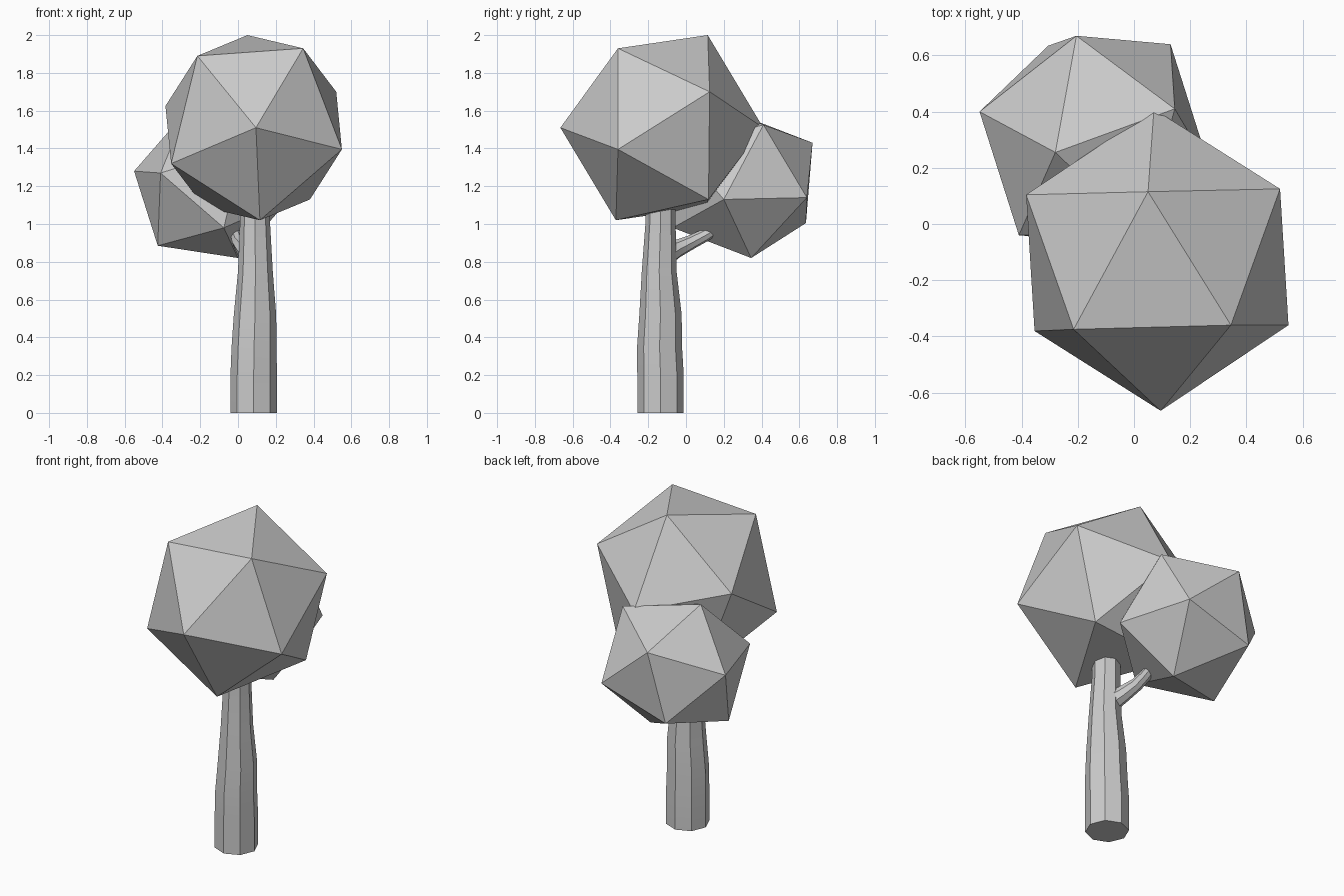
import bpy, bmesh, math
from mathutils import Vector

cube = bpy.data.objects.get("Cube")
if cube:
    bpy.data.objects.remove(cube, do_unlink=True)

SIDES = 8

grey = bpy.data.materials.new("light grey")
grey.use_nodes = True
grey.diffuse_color = (0.6, 0.6, 0.6, 1)
grey.node_tree.nodes["Principled BSDF"].inputs["Base Color"].default_value = (0.6, 0.6, 0.6, 1)


def finish(name, bm, smooth=False):
    """Turn a bmesh into a named, coloured object."""
    bmesh.ops.recalc_face_normals(bm, faces=bm.faces)
    mesh = bpy.data.meshes.new(name)
    bm.to_mesh(mesh)
    bm.free()
    mesh.materials.append(grey)
    obj = bpy.data.objects.new(name, mesh)
    bpy.context.collection.objects.link(obj)
    if smooth:
        bpy.ops.object.select_all(action="DESELECT")
        obj.select_set(True)
        bpy.context.view_layer.objects.active = obj
        bpy.ops.object.shade_smooth_by_angle(angle=math.radians(30))
    return obj


def crown(name, centre, axes):
    """Twenty-sided leaf ball: six corners, each mirrored through the centre."""
    bm = bmesh.new()
    for axis in axes:
        for side in (1, -1):
            bm.verts.new(Vector(centre) + side * Vector(axis))
    bmesh.ops.convex_hull(bm, input=bm.verts)
    return finish(name, bm)


def limb(name, path, upright=False):
    """Eight-sided tapering tube through (x, y, z, radius) stations."""
    bm = bmesh.new()
    points = [Vector(p[:3]) for p in path]
    rings = []
    for i, p in enumerate(points):
        ahead = points[min(i + 1, len(points) - 1)] - points[max(i - 1, 0)]
        turn = Vector((0, 0, 1) if upright else ahead).to_track_quat("Z", "Y")
        ring = []
        for k in range(SIDES):
            a = math.tau * k / SIDES
            spoke = Vector((math.cos(a), math.sin(a), 0)) * path[i][3]
            ring.append(bm.verts.new(p + turn @ spoke))
        rings.append(ring)
    for low, high in zip(rings, rings[1:]):
        for k in range(SIDES):
            n = (k + 1) % SIDES
            bm.faces.new((low[k], low[n], high[n], high[k]))
    bm.faces.new(rings[0][::-1])
    bm.faces.new(rings[-1])
    return finish(name, bm, smooth=True)


# Trunk, slightly crooked and narrowing upwards
limb("trunk", [
    (0.083, -0.135, 0, 0.123),
    (0.083, -0.135, 0.2, 0.123),
    (0.085, -0.14, 0.35, 0.119),
    (0.09, -0.135, 0.52, 0.112),
    (0.092, -0.142, 0.75, 0.092),
    (0.09, -0.135, 1.0, 0.08),
    (0.09, -0.135, 1.2, 0.08),
], upright=True)

# Side branch reaching back into the small crown
limb("branch", [
    (0.07, -0.11, 0.835, 0.06),
    (0.035, -0.05, 0.868, 0.048),
    (0.005, 0.03, 0.905, 0.038),
    (-0.005, 0.1, 0.94, 0.034),
    (-0.01, 0.16, 0.975, 0.028),
])

# Large crown on the trunk
crown("large_crown", (0.083, -0.128, 1.51), [
    (0.012, -0.537, 0), (-0.033, 0.243, 0.49), (0.262, -0.232, 0.42),
    (-0.298, -0.247, 0.38), (0.467, -0.232, -0.115), (0.437, 0.253, 0.19),
])

# Small crown on the branch
crown("small_crown", (-0.14, 0.3, 1.205), [
    (-0.065, 0.37, 0.225), (0.27, 0.34, -0.065), (-0.165, 0.335, -0.2),
    (0.285, 0.11, 0.32), (-0.41, 0.1, 0.075), (0.14, 0.045, -0.385),
])
